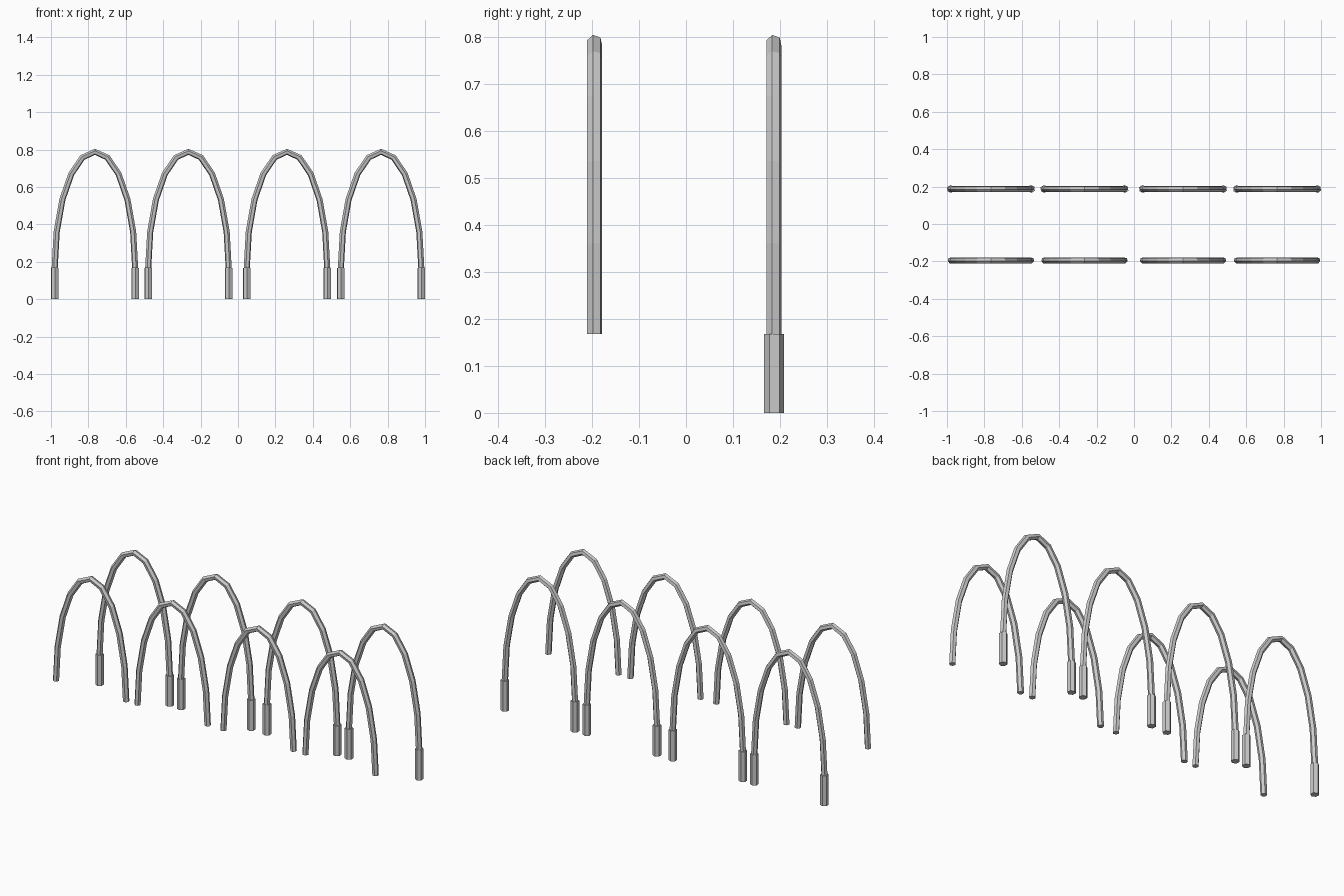
import bpy, bmesh
from math import sin, cos, pi, radians
from mathutils import Vector

if "Cube" in bpy.data.objects:
    bpy.data.objects.remove(bpy.data.objects["Cube"])

SIDES = 6
FOOT_H = 0.168       # height of the sleeves and of the arch springing line
HALF_W = 0.215       # half span of an arch
RISE = 0.62          # rise of an arch above the springing line
STEPS = 10           # straight pieces per arch


def tube(name, rings):
    """Capped tube through a list of equal vertex rings."""
    bm = bmesh.new()
    loops = [[bm.verts.new(p) for p in ring] for ring in rings]
    for a, b in zip(loops, loops[1:]):
        for i in range(SIDES):
            j = (i + 1) % SIDES
            bm.faces.new((a[i], a[j], b[j], b[i]))
    bm.faces.new(loops[0])
    bm.faces.new(loops[-1])
    bmesh.ops.recalc_face_normals(bm, faces=bm.faces)
    mesh = bpy.data.meshes.new(name)
    bm.to_mesh(mesh)
    bm.free()
    obj = bpy.data.objects.new(name, mesh)
    bpy.context.collection.objects.link(obj)
    return obj


def ring(centre, outward, radius, turn):
    """Six-sided section spanned by the y axis and an outward direction."""
    y = Vector((0, 1, 0))
    angles = [radians(turn) + 2 * pi * k / SIDES for k in range(SIDES)]
    return [centre + radius * (cos(a) * y + sin(a) * outward) for a in angles]


def arch(name, x, y):
    rings = []
    for i in range(STEPS + 1):
        t = pi * i / STEPS
        c = Vector((x + HALF_W * cos(t), y, FOOT_H + RISE * sin(t)))
        n = Vector((cos(t) / HALF_W, 0, sin(t) / RISE)).normalized()
        rings.append(ring(c, n, 0.0166, 42))
    return tube(name, rings)


def sleeve(name, x, y):
    out = Vector((1, 0, 0))
    return tube(name, [ring(Vector((x, y, z)), out, 0.0216, -5)
                       for z in (0, FOOT_H)])


# Two rows of four hoops; only the back row stands on sleeves
for n, x in enumerate((-0.765, -0.265, 0.262, 0.765), 1):
    arch(f"front_hoop_{n}", x, -0.1945)
    arch(f"back_hoop_{n}", x, 0.187)
    for side, s in (("left", -1), ("right", 1)):
        sleeve(f"back_sleeve_{n}_{side}", x + s * HALF_W, 0.187)
